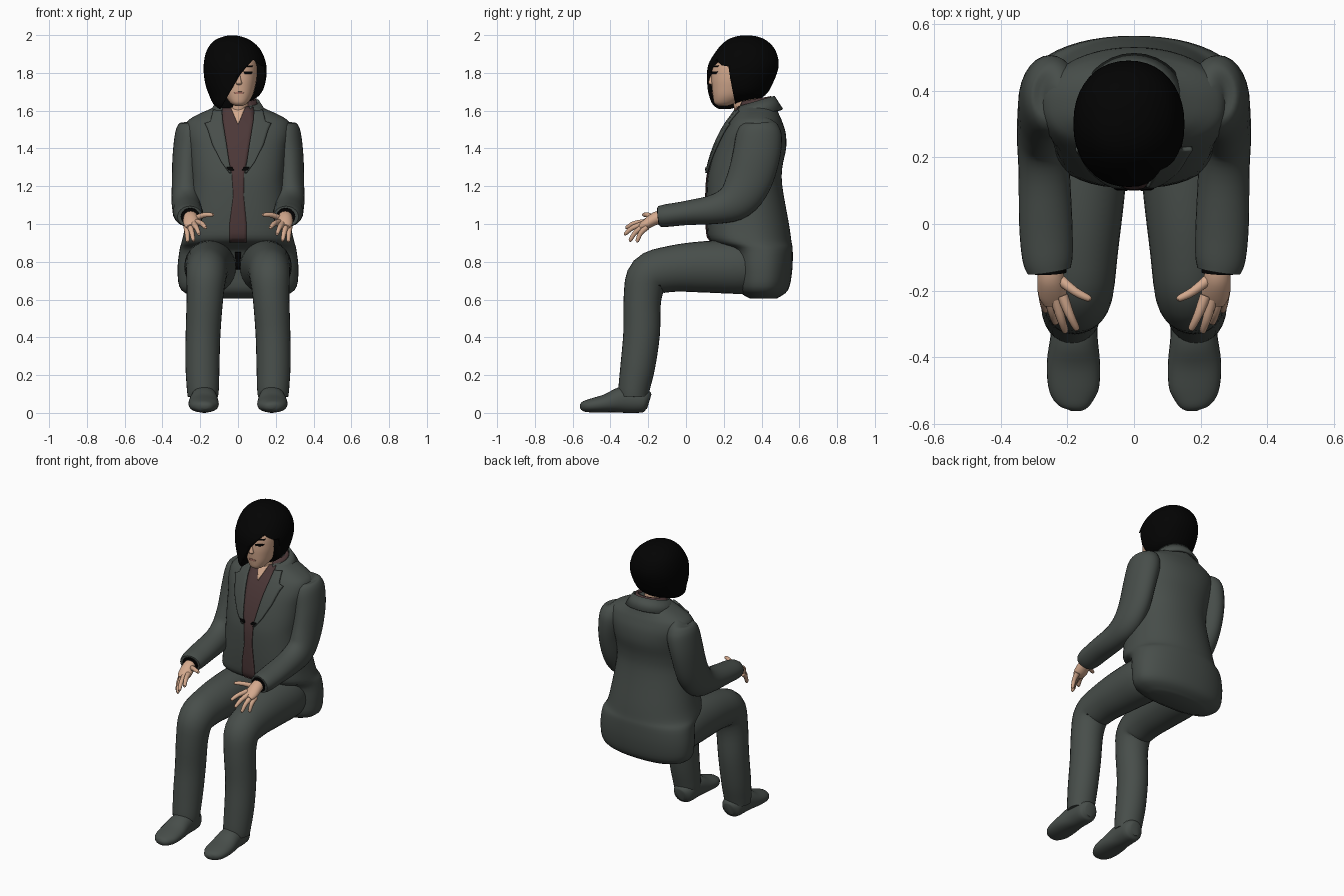
import bpy, bmesh, math
from mathutils import Vector
from mathutils.bvhtree import BVHTree


def material(name, rgb):
    m = bpy.data.materials.new(name)
    m.diffuse_color = (*rgb, 1)
    return m


SUIT = material("suit_grey", (0.064, 0.076, 0.069))
SHIRT = material("shirt_maroon", (0.072, 0.039, 0.039))
SKIN = material("skin", (0.66, 0.40, 0.27))
LIP = material("lips", (0.45, 0.20, 0.15))
BLACK = material("black", (0.001, 0.001, 0.001))


def finish(name, bm, mat, angle=40):
    bmesh.ops.recalc_face_normals(bm, faces=bm.faces)
    me = bpy.data.meshes.new(name)
    bm.to_mesh(me)
    bm.free()
    for p in me.polygons:
        p.use_smooth = True
    me.set_sharp_from_angle(angle=math.radians(angle))
    me.materials.append(mat)
    ob = bpy.data.objects.new(name, me)
    bpy.context.collection.objects.link(ob)
    return ob


def smooth_rows(rows, k):
    """Catmull-Rom interpolation between rows of numbers."""
    out = []
    for i in range(len(rows) - 1):
        p0, p1, p2 = rows[max(i - 1, 0)], rows[i], rows[i + 1]
        p3 = rows[min(i + 2, len(rows) - 1)]
        for j in range(k):
            t = j / k
            out.append([0.5 * (2 * b + (c - a) * t + (2 * a - 5 * b + 4 * c - d) * t * t
                               + (3 * b - a - 3 * c + d) * t ** 3)
                        for a, b, c, d in zip(p0, p1, p2, p3)])
    return out + [list(rows[-1])]


def loft(name, rows, mat, level=False, power=2.0, back=None, n=28, k=4, s=1):
    """Skin oval rings (x, y, z, half width, half depth); level keeps rings flat."""
    rows = smooth_rows(rows, k)
    pts = [Vector(r[:3]) for r in rows]
    bm = bmesh.new()
    rings = []
    for i, r in enumerate(rows):
        side, other = Vector((1, 0, 0)), Vector((0, 1, 0))
        if not level:
            t = (pts[min(i + 1, len(pts) - 1)] - pts[max(i - 1, 0)]).normalized()
            side = (side - t * t.x).normalized()
            other = t.cross(side)
        ring = []
        for j in range(n):
            a = 2 * math.pi * j / n
            c, d = math.cos(a), math.sin(a)
            e = back if back and d > 0 else power
            u = math.copysign(abs(c) ** (2 / e), c) * max(r[3], 0.002)
            v = math.copysign(abs(d) ** (2 / e), d) * max(r[4], 0.002)
            p = pts[i] + side * u + other * v
            ring.append(bm.verts.new((p.x * s, p.y, p.z)))
        rings.append(ring)
    for a, b in zip(rings, rings[1:]):
        for j in range(n):
            bm.faces.new((a[j], a[(j + 1) % n], b[(j + 1) % n], b[j]))
    bm.faces.new(rings[0])
    bm.faces.new(rings[-1])
    return finish(name, bm, mat)


def tree(ob):
    return BVHTree.FromPolygons([v.co for v in ob.data.vertices],
                                [p.vertices for p in ob.data.polygons])


def plate(name, surface, rows, mat, lift=0.004, thick=0.006, nx=6, sub=4, s=1):
    """Thin plate laid on the front of a surface; rows are (z, x from, x to)."""
    bm = bmesh.new()
    grid, y = [], 0.2
    fine = [[a + (b - a) * j / sub for a, b in zip(p, q)]
            for p, q in zip(rows, rows[1:]) for j in range(sub)] + [rows[-1]]
    for z, x0, x1 in fine:
        line = []
        for i in range(nx + 1):
            x = (x0 + (x1 - x0) * i / nx) * s
            hit = surface.ray_cast(Vector((x, -2, z)), Vector((0, 1, 0)))[0]
            y = hit.y if hit else y
            line.append(bm.verts.new((x, y - lift, z)))
        grid.append(line)
    for a, b in zip(grid, grid[1:]):
        for i in range(nx):
            bm.faces.new((a[i], a[i + 1], b[i + 1], b[i]))
    ob = finish(name, bm, mat)
    m = ob.modifiers.new("thickness", "SOLIDIFY")
    m.thickness, m.offset = thick, 0
    return ob


def collar(name, rx, ry, z_back, z_front, flare, drop, mat):
    bm = bmesh.new()
    prev = None
    for i in range(25):
        a = math.radians(-148 + 296 * i / 24)
        z = z_front + (z_back - z_front) * (1 + math.cos(a)) / 2
        pair = [bm.verts.new(((rx + f) * math.sin(a), 0.365 + (ry + f) * math.cos(a), z - d))
                for f, d in ((0, 0), (flare, drop))]
        if prev:
            bm.faces.new((prev[0], prev[1], pair[1], pair[0]))
        prev = pair
    ob = finish(name, bm, mat)
    m = ob.modifiers.new("thickness", "SOLIDIFY")
    m.thickness, m.offset = 0.014, 0


# Jacket body: z, front y, back y, half width
body = [(0.605, 0.34, 0.48, 0.20), (0.65, 0.275, 0.54, 0.30), (0.75, 0.26, 0.562, 0.32),
        (0.86, 0.235, 0.565, 0.31), (0.91, 0.13, 0.558, 0.297), (1.0, 0.11, 0.545, 0.278),
        (1.2, 0.11, 0.51, 0.25), (1.3, 0.125, 0.51, 0.252), (1.4, 0.155, 0.53, 0.262),
        (1.48, 0.19, 0.528, 0.278), (1.54, 0.225, 0.51, 0.27), (1.575, 0.25, 0.495, 0.222),
        (1.61, 0.27, 0.48, 0.145), (1.64, 0.30, 0.46, 0.085)]
jacket = loft("jacket_body", [(0, (f + b) / 2, z, w, (b - f) / 2) for z, f, b, w in body],
              SUIT, level=True, power=2.6, back=2.15, n=48)
chest = tree(jacket)

# Shirt front, open neck and jacket trim
plate("shirt_front", chest, [(0.905, -0.045, 0.045), (1.0, -0.045, 0.045), (1.15, -0.025, 0.03),
      (1.27, -0.033, 0.033), (1.35, -0.055, 0.05), (1.45, -0.07, 0.07),
      (1.55, -0.085, 0.09), (1.62, -0.08, 0.08)], SHIRT)
plate("open_neck", chest, [(1.53, -0.002, 0.002), (1.62, -0.04, 0.04)], SKIN, lift=0.009)
plate("fly_shadow", chest, [(0.76, -0.012, 0.012), (0.85, -0.016, 0.016)], BLACK)
collar("shirt_collar", 0.088, 0.078, 1.675, 1.645, 0.018, 0.06, SHIRT)
collar("jacket_collar", 0.108, 0.098, 1.675, 1.615, 0.045, 0.07, SUIT)

fingers = [((0.215, -0.215, 1.01), (0.17, -0.32, 0.98)), ((0.235, -0.225, 1.0), (0.205, -0.327, 0.945)),
           ((0.255, -0.22, 0.99), (0.235, -0.30, 0.91)), ((0.272, -0.205, 0.985), (0.266, -0.262, 0.905)),
           ((0.225, -0.165, 1.03), (0.13, -0.228, 1.05))]

for s, tag in ((1, "left"), (-1, "right")):
    plate(tag + "_lapel", chest, [(1.27, 0.036, 0.046), (1.33, 0.047, 0.09), (1.42, 0.06, 0.135),
          (1.50, 0.073, 0.16), (1.53, 0.078, 0.175), (1.54, 0.08, 0.145), (1.60, 0.085, 0.13)],
          SUIT, lift=0.011, thick=0.014, s=s)
    plate(tag + "_button", chest, [(1.283, 0.02, 0.05), (1.30, 0.03, 0.06)], BLACK, lift=0.019, s=s)
    # Sleeve, cuff and hand
    loft(tag + "_sleeve", [(0.246, 0.385, 1.555, 0.02, 0.03), (0.24, 0.386, 1.54, 0.058, 0.08),
         (0.243, 0.387, 1.505, 0.08, 0.11), (0.252, 0.385, 1.45, 0.085, 0.123),
         (0.267, 0.37, 1.35, 0.08, 0.125), (0.273, 0.33, 1.22, 0.077, 0.12),
         (0.275, 0.265, 1.125, 0.077, 0.105), (0.27, 0.16, 1.08, 0.077, 0.08),
         (0.265, 0.0, 1.058, 0.08, 0.064), (0.26, -0.10, 1.045, 0.076, 0.06),
         (0.255, -0.14, 1.04, 0.066, 0.055)], SUIT, s=s)
    loft(tag + "_cuff", [(0.255, -0.11, 1.042, 0.052, 0.048), (0.253, -0.148, 1.038, 0.05, 0.046)],
         BLACK, s=s)
    loft(tag + "_palm", [(0.25, -0.11, 1.04, 0.034, 0.034), (0.25, -0.16, 1.03, 0.04, 0.034),
         (0.245, -0.21, 1.0, 0.043, 0.027), (0.24, -0.24, 0.985, 0.032, 0.016)], SKIN, n=16, s=s)
    for i, (a, b) in enumerate(fingers):
        a, b = Vector(a), Vector(b)
        mid = a.lerp(b, 0.5) + Vector((0, -0.006, 0.008))
        end = a.lerp(b, 0.93)
        loft(f"{tag}_finger_{i + 1}", [(*a, 0.017, 0.017), (*mid, 0.0135, 0.0135),
             (*end, 0.01, 0.01), (*b, 0.003, 0.003)], SKIN, n=10, k=3, s=s)
    # Trouser leg and shoe
    loft(tag + "_trouser_leg", [(0.13, 0.44, 0.75, 0.10, 0.11), (0.145, 0.3, 0.77, 0.135, 0.14),
         (0.155, 0.1, 0.773, 0.128, 0.136), (0.163, -0.08, 0.762, 0.115, 0.122),
         (0.168, -0.195, 0.725, 0.107, 0.115), (0.175, -0.23, 0.61, 0.097, 0.10),
         (0.185, -0.235, 0.42, 0.092, 0.097), (0.188, -0.255, 0.25, 0.09, 0.092),
         (0.186, -0.275, 0.13, 0.085, 0.083), (0.186, -0.278, 0.085, 0.08, 0.078)], SUIT, s=s)
    loft(tag + "_shoe", [(0.178, -0.195, 0.06, 0.035, 0.04), (0.178, -0.225, 0.066, 0.065, 0.064),
         (0.18, -0.33, 0.07, 0.07, 0.07), (0.182, -0.42, 0.051, 0.08, 0.049),
         (0.18, -0.5, 0.039, 0.074, 0.037), (0.176, -0.545, 0.034, 0.046, 0.026),
         (0.176, -0.561, 0.032, 0.016, 0.01)], SUIT, power=2.2, s=s)

# Neck, head and nose
loft("neck", [(0, 0.33, 1.54, 0.07, 0.075), (0, 0.325, 1.62, 0.06, 0.072),
              (0, 0.31, 1.74, 0.062, 0.078)], SKIN, level=True)
head = loft("head", [(0.005, 0.195, 1.625, 0.02, 0.025), (0.005, 0.205, 1.64, 0.045, 0.055),
            (0.005, 0.225, 1.675, 0.07, 0.083), (0.005, 0.24, 1.72, 0.085, 0.103),
            (0.005, 0.255, 1.78, 0.096, 0.121), (0.0, 0.27, 1.86, 0.10, 0.128),
            (0.0, 0.28, 1.93, 0.06, 0.08)], SKIN, level=True, power=2.2)
loft("nose", [(0.005, 0.15, 1.81, 0.006, 0.01), (0.005, 0.137, 1.765, 0.011, 0.014),
              (0.005, 0.135, 1.745, 0.016, 0.016), (0.005, 0.145, 1.735, 0.008, 0.008)],
     SKIN, level=True, n=12)

# Face details
face = tree(head)
plate("eye", face, [(1.795, 0.035, 0.07), (1.808, 0.03, 0.078)], BLACK, lift=0.002, thick=0.003)
plate("eyebrow", face, [(1.832, 0.03, 0.075), (1.84, 0.03, 0.08)], BLACK, lift=0.002, thick=0.003)
plate("mouth", face, [(1.688, -0.012, 0.022), (1.694, -0.022, 0.032), (1.70, -0.012, 0.022)],
      LIP, lift=0.002, thick=0.003)

# Bobbed hair, tapered at the nape, with a slanted fringe cut out over the face
hair = loft("hair", [(-0.07, 0.205, 1.61, 0.03, 0.045), (-0.05, 0.23, 1.635, 0.08, 0.095),
            (-0.02, 0.268, 1.68, 0.132, 0.15), (-0.015, 0.287, 1.75, 0.16, 0.175),
            (-0.016, 0.304, 1.84, 0.166, 0.187), (-0.022, 0.318, 1.92, 0.143, 0.155),
            (-0.028, 0.32, 1.97, 0.098, 0.108), (-0.03, 0.32, 1.993, 0.045, 0.055),
            (-0.03, 0.32, 1.999, 0.003, 0.003)], BLACK, level=True, power=2.15, n=40)
bm = bmesh.new()
outline = [(-0.115, 1.57), (-0.05, 1.685), (0.01, 1.79), (0.08, 1.87), (0.12, 1.84),
           (0.3, 1.78), (0.3, 1.57)]
front = bm.faces.new([bm.verts.new((x, 0.0, z)) for x, z in outline])
new = bmesh.ops.extrude_face_region(bm, geom=[front])["geom"]
for v in new:
    if isinstance(v, bmesh.types.BMVert):
        v.co.y = 0.26 - max(0, v.co.z - 1.75) * 0.4
cutter = finish("fringe_cutter", bm, BLACK)
cutter.hide_render = True
cutter.hide_viewport = True
cut = hair.modifiers.new("fringe", "BOOLEAN")
cut.operation, cut.object, cut.solver = "DIFFERENCE", cutter, "EXACT"
